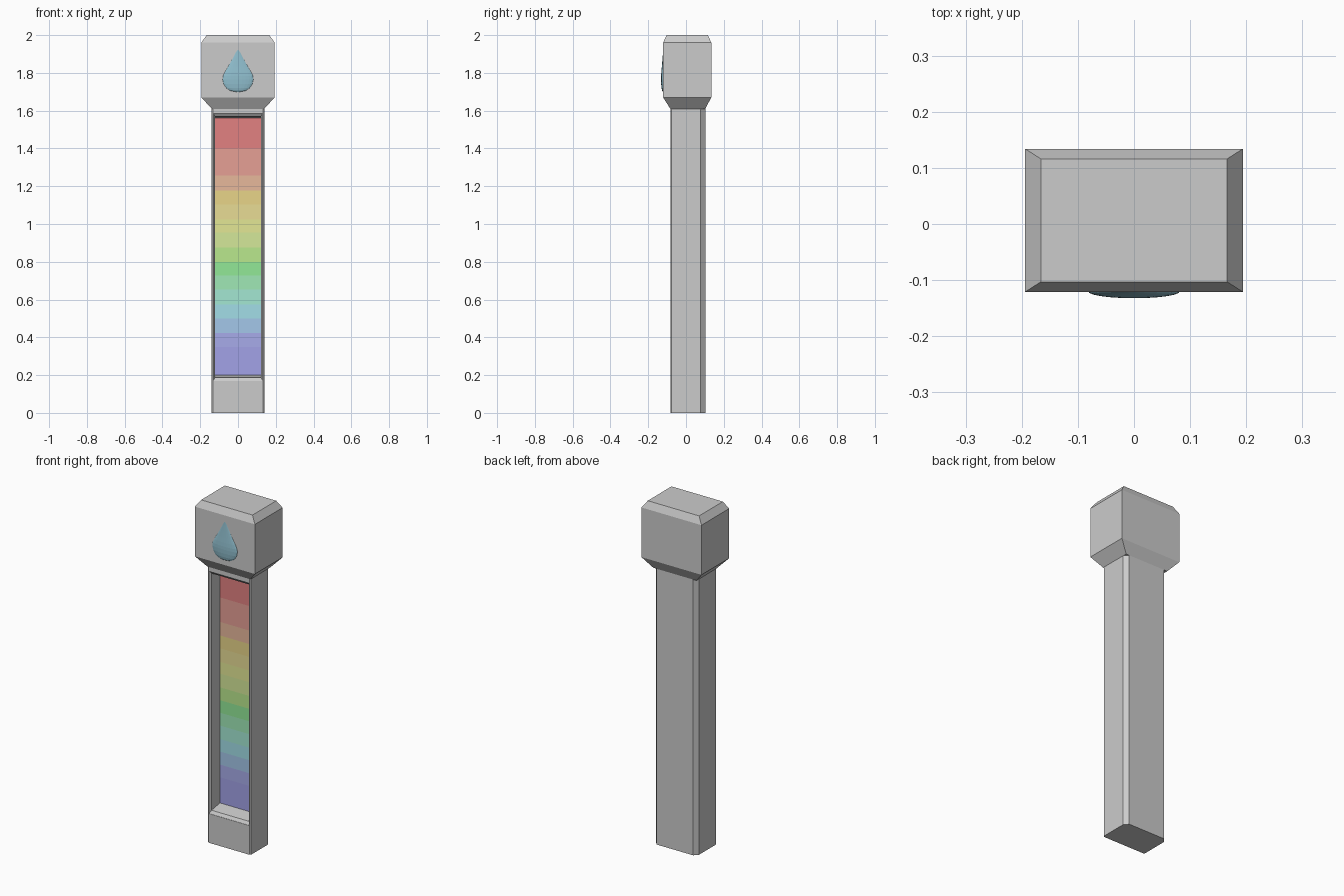
import bpy, bmesh, math

if "Cube" in bpy.data.objects:
    bpy.data.objects.remove(bpy.data.objects["Cube"])


def make(name, rings, color=None):
    """Skin a stack of equal-length closed rings and cap both ends."""
    bm = bmesh.new()
    loops = [[bm.verts.new(p) for p in ring] for ring in rings]
    n = len(loops[0])
    for a, b in zip(loops, loops[1:]):
        for i in range(n):
            j = (i + 1) % n
            bm.faces.new((a[i], a[j], b[j], b[i]))
    bm.faces.new(loops[0][::-1])
    bm.faces.new(loops[-1])
    bmesh.ops.recalc_face_normals(bm, faces=bm.faces)
    me = bpy.data.meshes.new(name)
    bm.to_mesh(me)
    bm.free()
    ob = bpy.data.objects.new(name, me)
    bpy.context.collection.objects.link(ob)
    if color:
        mat = bpy.data.materials.new(name + "_color")
        mat.diffuse_color = (*color, 1)
        mat.use_nodes = True
        mat.node_tree.nodes["Principled BSDF"].inputs["Base Color"].default_value = mat.diffuse_color
        me.materials.append(mat)
    return ob


def rect_z(x, y0, y1, z):
    return [(-x, y0, z), (x, y0, z), (x, y1, z), (-x, y1, z)]


def rect_y(x, z0, z1, y):
    return [(-x, y, z0), (x, y, z0), (x, y, z1), (-x, y, z1)]


# Post: chamfered plan, wider chamfers at the back
half = [(0.132, -0.083), (0.139, -0.077), (0.139, 0.078), (0.118, 0.102)]
plan = half + [(-x, y) for x, y in reversed(half)]
post = make("post", [[(x, y, z) for x, y in plan] for z in (0, 1.63)])

# Recess cut into the front of the post, with a bevelled mouth
cutter = make("recess_cutter", [
    rect_y(0.130, 0.170, 1.585, -0.12),
    rect_y(0.130, 0.170, 1.585, -0.081),
    rect_y(0.122, 0.187, 1.570, -0.070),
    rect_y(0.122, 0.200, 1.560, 0.010)])
cutter.hide_render = True
cutter.hide_set(True)
cut = post.modifiers.new("recess", 'BOOLEAN')
cut.operation = 'DIFFERENCE'
cut.solver = 'EXACT'
cut.object = cutter

# Head: tapered neck, box and chamfered top
make("head", [
    rect_z(0.139, -0.083, 0.102, 1.61),
    rect_z(0.194, -0.121, 0.134, 1.67),
    rect_z(0.194, -0.121, 0.134, 1.96),
    rect_z(0.166, -0.103, 0.116, 2.00)])

# Coloured gauge bands, bottom to top
edges = [0.20, 0.35, 0.424, 0.50, 0.573, 0.652, 0.727, 0.80,
         0.875, 0.955, 1.024, 1.103, 1.178, 1.257, 1.40, 1.56]
colors = [(.36, .36, .80), (.39, .41, .82), (.37, .57, .82), (.36, .73, .80),
          (.37, .80, .65), (.35, .81, .47), (.29, .81, .31), (.49, .81, .27),
          (.66, .81, .32), (.77, .80, .30), (.81, .72, .30), (.81, .66, .25),
          (.80, .48, .33), (.79, .35, .30), (.76, .22, .22)]
for i, c in enumerate(colors):
    make(f"gauge_band_{i + 1}",
         [rect_y(0.122, edges[i], edges[i + 1], y) for y in (0.008, 0.03)], c)

# Water drop: flattened lathe on the front of the head
profile = [(0.003, 1.93), (0.017, 1.90), (0.034, 1.867), (0.053, 1.833),
           (0.070, 1.805), (0.080, 1.783), (0.082, 1.765), (0.077, 1.742),
           (0.063, 1.720), (0.042, 1.706), (0.015, 1.70)]
N = 24
drop = make("water_drop", [
    [(r * math.cos(t), -0.120 + 0.15 * r * math.sin(t), z)
     for t in (2 * math.pi * k / N for k in range(N))]
    for r, z in profile], (0.28, 0.52, 0.62))
